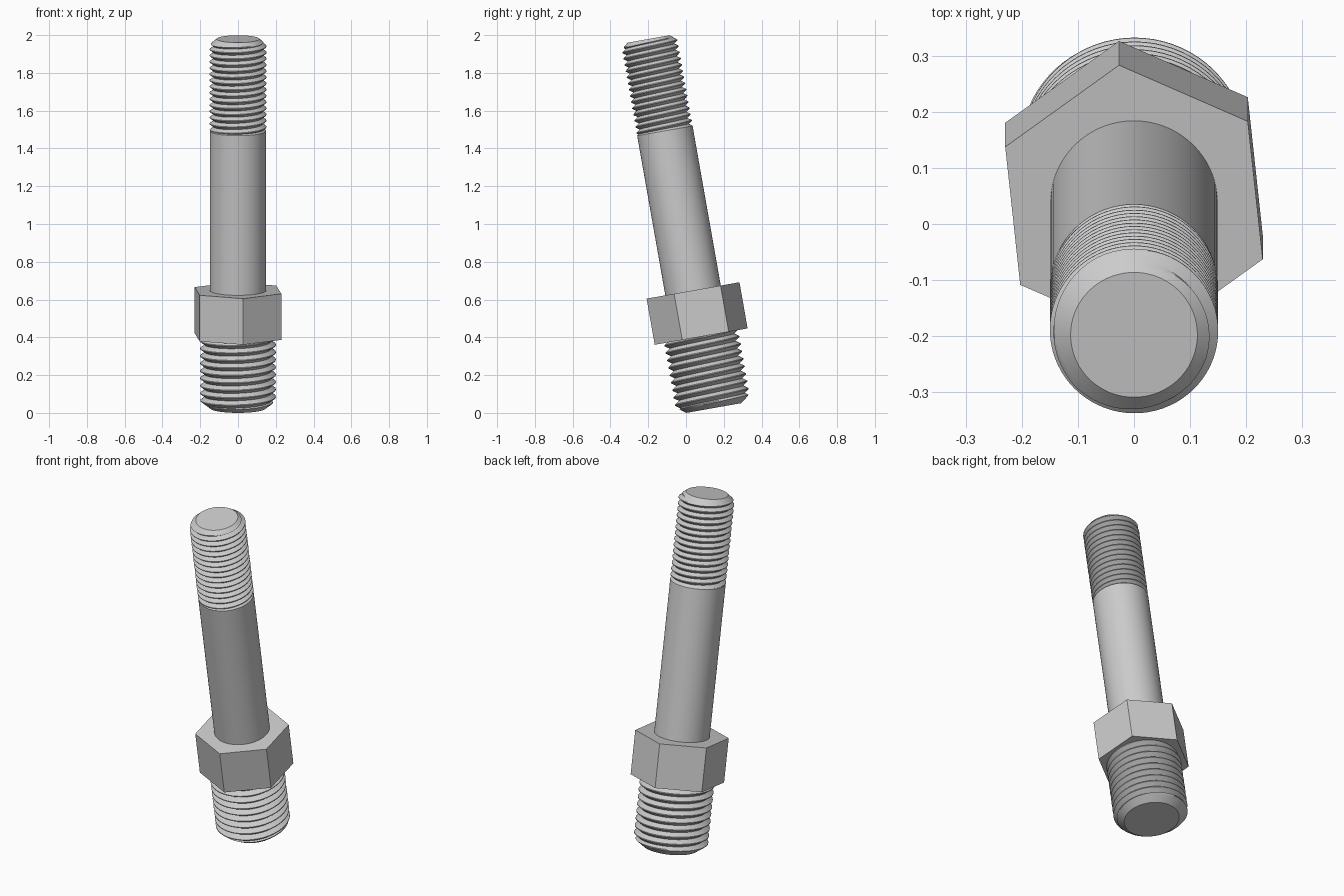
import bpy, bmesh, math
from mathutils import Matrix, Vector

if "Cube" in bpy.data.objects:
    bpy.data.objects.remove(bpy.data.objects["Cube"])

TILT = math.radians(10)
# stud axis leans towards the front; local z = 0 is the centre of the lower end
PLACE = Matrix.Translation((0, 0.147, 0.0258)) @ Matrix.Rotation(TILT, 4, 'X')
SIDES = 72


def finish(name, bm):
    bmesh.ops.remove_doubles(bm, verts=bm.verts, dist=1e-5)
    bmesh.ops.holes_fill(bm, edges=[e for e in bm.edges if e.is_boundary], sides=0)
    bmesh.ops.recalc_face_normals(bm, faces=bm.faces)
    bm.transform(PLACE)
    mesh = bpy.data.meshes.new(name)
    bm.to_mesh(mesh)
    bm.free()
    mesh.shade_smooth()
    mesh.set_sharp_from_angle(angle=math.radians(28))
    obj = bpy.data.objects.new(name, mesh)
    bpy.context.collection.objects.link(obj)
    return obj


def skin(bm, columns):
    for a, b in zip(columns, columns[1:]):
        for i in range(len(a) - 1):
            bm.faces.new((a[i], b[i], b[i + 1], a[i + 1]))


def lathe(name, profile, sides=SIDES, start=0.0):
    """Turned or prismatic part from (radius, height) points."""
    bm = bmesh.new()
    cols = []
    for j in range(sides + 1):
        t = start + math.tau * j / sides
        cols.append([bm.verts.new((r * math.cos(t), r * math.sin(t), z))
                     for r, z in profile])
    skin(bm, cols)
    return finish(name, bm)


def thread(name, z0, z1, major, pitch, depth, limit):
    """Right-hand helical thread; limit(z) is the end chamfer radius."""
    steps = (0, 0.15, 0.3, 0.44, 0.56, 0.7, 0.85)

    def tooth(f):
        f %= 1.0
        return min(1.0, min(f, 1 - f) / 0.44)

    turns = math.ceil((z1 - z0) / pitch) + 1
    bm = bmesh.new()
    cols = []
    for j in range(SIDES + 1):
        u = j / SIDES
        t = math.tau * u
        col = []
        for k in range(-1, turns + 1):
            for s in steps:
                z = min(max(z0 + (k + s + u) * pitch, z0), z1)
                r = major - depth * (1 - tooth((z - z0) / pitch - u))
                r = min(r, limit(z))
                col.append(bm.verts.new((r * math.cos(t), r * math.sin(t), z)))
        cols.append(col)
    skin(bm, cols)
    return finish(name, bm)


# large threaded end with chamfered tip
thread("lower_thread", 0.0, 0.39, 0.2, 0.04, 0.0245,
       lambda z: 0.148 + z * 1.3)

# hexagonal collar
lathe("hex_collar", [(0.251, 0.384), (0.251, 0.632)], 6, math.radians(36.1))

# plain shank with a small shoulder
lathe("shank", [(0.149, 0.62), (0.149, 1.49), (0.132, 1.505)])

# small threaded end with chamfered tip
thread("upper_thread", 1.495, 1.984, 0.15, 0.0333, 0.0204,
       lambda z: 0.113 + (1.984 - z) * 1.2)
